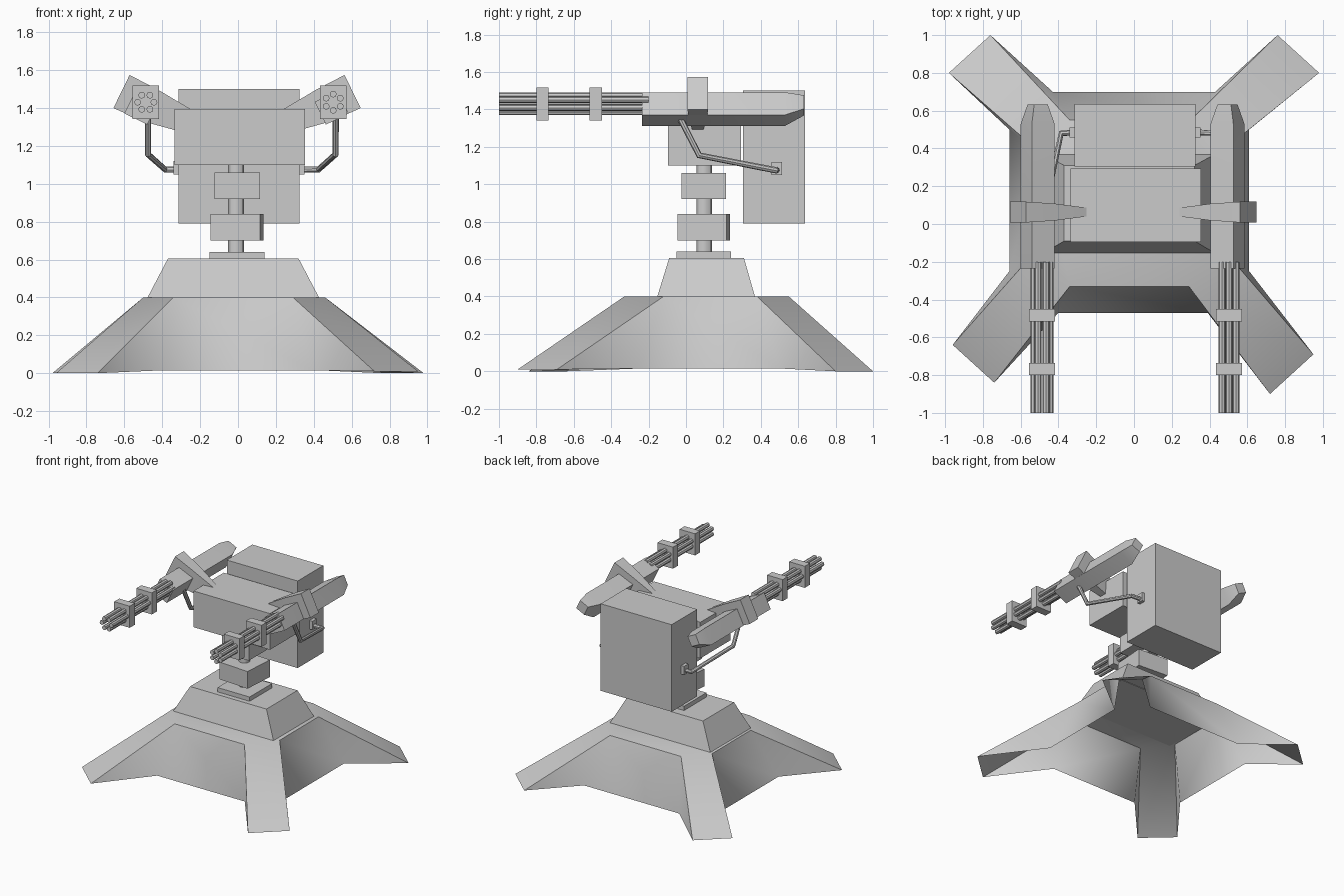
import bpy, bmesh
from math import radians, cos, sin, pi
from mathutils import Vector, Matrix

if "Cube" in bpy.data.objects:
    bpy.data.objects.remove(bpy.data.objects["Cube"])


def make(name, verts, faces, angle=30):
    me = bpy.data.meshes.new(name)
    bm = bmesh.new()
    vs = [bm.verts.new(v) for v in verts]
    for f in faces:
        bm.faces.new([vs[i] for i in f])
    bmesh.ops.recalc_face_normals(bm, faces=bm.faces)
    bm.to_mesh(me)
    bm.free()
    ob = bpy.data.objects.new(name, me)
    bpy.context.collection.objects.link(ob)
    bpy.ops.object.select_all(action='DESELECT')
    ob.select_set(True)
    bpy.context.view_layer.objects.active = ob
    bpy.ops.object.shade_smooth_by_angle(angle=radians(angle))
    return ob


def loft(name, rings, angle=30):
    """Closed skin through rings of equal point count, capped at both ends."""
    n = len(rings[0])
    faces = [list(range(n)), list(range((len(rings) - 1) * n, len(rings) * n))]
    for r in range(len(rings) - 1):
        for i in range(n):
            j = (i + 1) % n
            faces.append([r * n + i, r * n + j, (r + 1) * n + j, (r + 1) * n + i])
    return make(name, [p for ring in rings for p in ring], faces, angle)


def rect(x0, x1, y0, y1, z):
    return [(x0, y0, z), (x1, y0, z), (x1, y1, z), (x0, y1, z)]


def box(name, x0, x1, y0, y1, z0, z1, turn=0):
    c = Vector(((x0 + x1) / 2, (y0 + y1) / 2, 0))
    m = Matrix.Translation(c) @ Matrix.Rotation(radians(turn), 4, 'Z') @ Matrix.Translation(-c)
    return loft(name, [[m @ Vector(p) for p in rect(x0, x1, y0, y1, z)] for z in (z0, z1)])


def tube(name, pts, r, n=8):
    """Round bar along a path, with mitred bends."""
    pts = [Vector(p) for p in pts]
    rings = []
    dirs = [(b - a).normalized() for a, b in zip(pts, pts[1:])]
    u = dirs[0].orthogonal().normalized()
    for k, p in enumerate(pts):
        d = (dirs[max(k - 1, 0)] + dirs[min(k, len(dirs) - 1)]).normalized()
        u = (u - d * u.dot(d)).normalized()
        w = d.cross(u)
        rings.append([p + r * (cos(2 * pi * i / n) * u + sin(2 * pi * i / n) * w) for i in range(n)])
    return loft(name, rings)


# Skirt with four splayed legs: hollow shell, octagonal top, legs on the diagonals
top = [(.29, -.33), (.46, -.12), (.46, .38), (.30, .55),
       (-.34, .55), (-.50, .38), (-.50, -.12), (-.34, -.33)]
inner = [(.39, -.47), (.61, -.25), (.61, .50), (.43, .70),
         (-.43, .70), (-.66, .50), (-.66, -.25), (-.40, -.47)]
foot = [(.72, -.90), (.95, -.69), (.98, .80), (.76, 1.0),
        (-.76, 1.0), (-.98, .80), (-.96, -.64), (-.74, -.84)]
verts = ([(x, y, .40) for x, y in top] + [(x, y, .015) for x, y in inner]
         + [(x, y, 0 if y > 0 or x < 0 else .01) for x, y in foot])
faces = [list(range(8))]
for i in range(8):
    j = (i + 1) % 8
    lo = 16 if i % 2 == 0 else 8
    faces.append([i, j, lo + j, lo + i])      # leg strip or body side
    faces.append([i, 8 + i, 16 + i])          # leg flank
make("base_skirt", verts, faces, 60)

# Raised plinth and neck
loft("base_plinth", [rect(-.48, .43, -.155, .37, .395), rect(-.37, .32, -.09, .31, .605)])
box("neck_plate", -.15, .14, -.05, .24, .60, .64)
tube("neck_post", [(-.01, .097, .60), (-.01, .097, 1.12)], .043, 12)
box("lower_joint", -.137, .127, -.037, .227, .70, .84, -4)
box("upper_joint", -.125, .115, -.025, .215, .92, 1.06)

# Head and rear ammunition box
box("head", -.335, .355, -.095, .295, 1.10, 1.395)
box("rear_ammo_box", -.315, .325, .305, .635, .79, 1.50)

# Guns, mounts and feed pipes on each side
for side, s, gx, bx, ox in (("left", -1, -.51, -.487, -.01), ("right", 1, .495, .503, .0)):
    u = Vector((-s * .9, 0, -.44))            # along the mount, towards the head
    v = Vector((-s * .44, 0, .9))             # across the mount

    # gun housing: tilted square section, tapered tail
    def section(y, h, dz=0):
        c = Vector((gx, y, 1.402 + dz))
        return [c + h * (a * u + b * v) for a, b in ((-1, -1), (1, -1), (1, 1), (-1, 1))]
    loft(side + "_gun_housing", [section(-.235, .067), section(.53, .067), section(.632, .04, .02)])

    # tapered mount arm from the head out to the gun
    def arm_end(x, z, h, d):
        c = Vector((ox + s * x, .063, z))
        return [c + a * h * v + Vector((0, b * d, 0)) for a, b in ((-1, -1), (1, -1), (1, 1), (-1, 1))]
    loft(side + "_mount_arm", [arm_end(.605, 1.487, .097, .055), arm_end(.45, 1.412, .092, .045),
                               arm_end(.245, 1.325, .062, .02)])

    # rotary barrels and their two clamps
    for i in range(6):
        a = i * pi / 3 + (pi / 6 if s > 0 else 0)
        x, z = bx + .043 * cos(a), 1.43 + .043 * sin(a)
        tube("%s_barrel_%d" % (side, i + 1), [(x, -1, z), (x, -.2, z)], .018)
    for k, y in enumerate((-.80, -.515)):
        box("%s_barrel_clamp_%d" % (side, k + 1), bx - .07, bx + .07, y, y + .065, 1.342, 1.518)

    # bent feed pipe with its flange on the ammo box
    px = .02
    tube(side + "_feed_pipe", [(px + s * .495, -.04, 1.37), (px + s * .495, .07, 1.155),
                               (px + s * .405, .48, 1.075), (px + s * .31, .485, 1.075)], .017)
    fx = .005 + s * .33
    box(side + "_pipe_flange", fx - .016, fx + .016, .457, .512, 1.05, 1.12)
